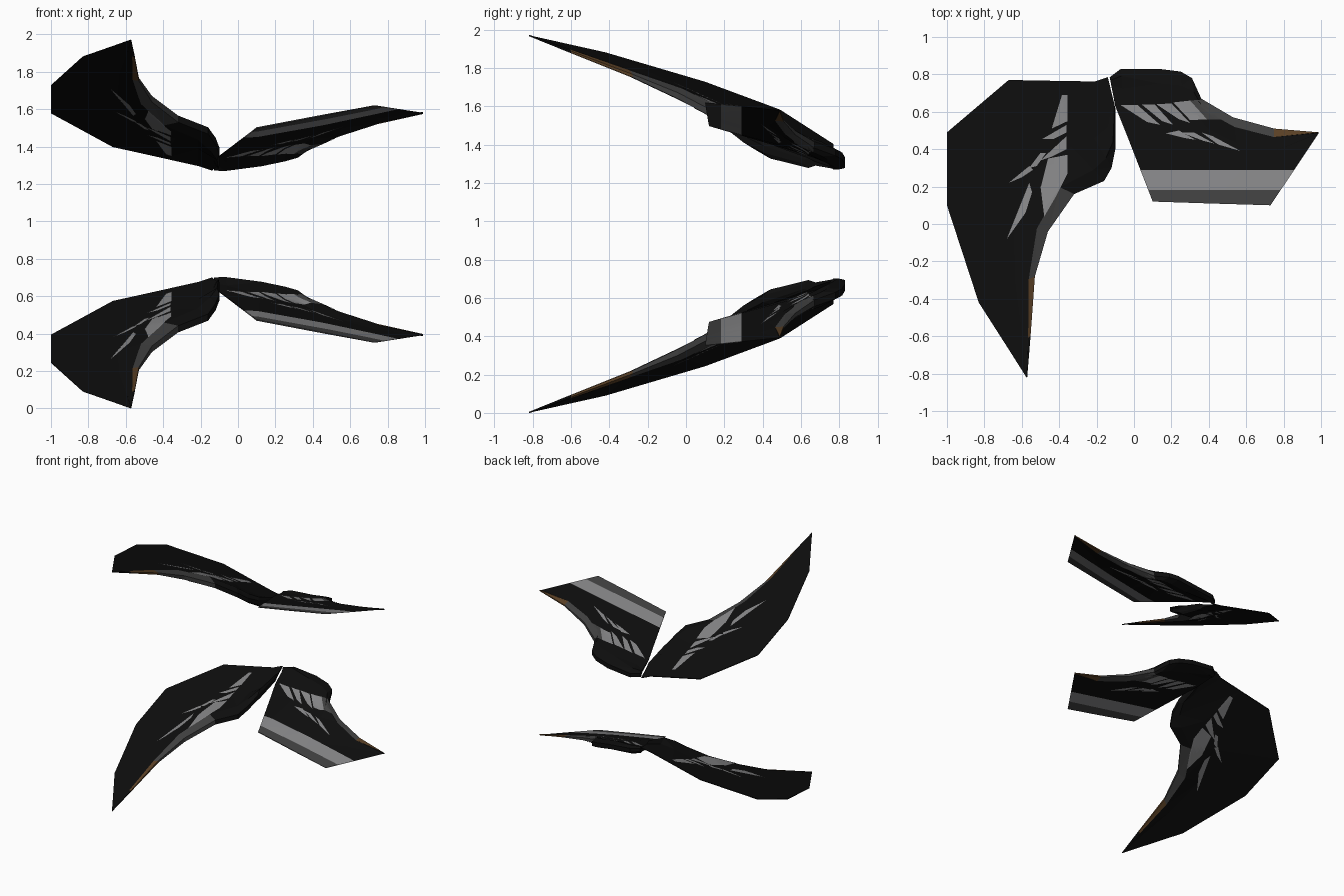
import bpy, bmesh
from mathutils import Vector
from mathutils.bvhtree import BVHTree

if "Cube" in bpy.data.objects:
    bpy.data.objects.remove(bpy.data.objects["Cube"])

MID = 0.986  # height of the mirror plane between upper and lower wings


def material(name, r, g, b):
    m = bpy.data.materials.new(name)
    m.diffuse_color = (r, g, b, 1)
    m.use_nodes = True
    m.node_tree.nodes["Principled BSDF"].inputs["Base Color"].default_value = m.diffuse_color
    return m


MATS = [material("black", .0042, .0042, .0042), material("dark grey", .05, .05, .05),
        material("mid grey", .23, .23, .235), material("brown", .1, .05, .018)]
BLACK, DARK, MIDGREY, BROWN = range(4)


def finish(bm, name):
    """Turn a bmesh into an object mirrored top to bottom."""
    bmesh.ops.translate(bm, verts=bm.verts, vec=(0, 0, -MID))
    me = bpy.data.meshes.new(name)
    bm.to_mesh(me)
    bm.free()
    for m in MATS:
        me.materials.append(m)
    ob = bpy.data.objects.new(name, me)
    ob.location.z = MID
    bpy.context.collection.objects.link(ob)
    mod = ob.modifiers.new("mirror", 'MIRROR')
    mod.use_axis = (False, False, True)
    mod.use_mirror_merge = False


def wing(name, plane, sections, cols, edge_colours, bands, streaks):
    # thin blade lofted through sections: (leading x, y, rear x, y, thickness scale, droop)
    half = (.018, .038, .014, .003)
    bm = bmesh.new()
    rings = []
    for lx, ly, rx, ry, s, droop in sections:
        top, bot = [], []
        for f, h, d in zip(cols, half, (1, 1, .5, 0)):
            x, y = lx + (rx - lx) * f, ly + (ry - ly) * f
            z = plane(x, y) + droop * d
            top.append(bm.verts.new((x, y, z + h * s)))
            bot.append(bm.verts.new((x, y, z - h * s)))
        rings.append(top + bot[::-1])
    for i, (a, b) in enumerate(zip(rings, rings[1:])):
        for k in range(8):
            j = (k + 1) % 8
            f = bm.faces.new((a[k], a[j], b[j], b[k]))
            if k in (0, 6, 7):  # leading edge colour
                f.material_index = edge_colours.get(i, BLACK)
    bm.faces.new(rings[0])
    bm.faces.new(rings[-1])
    # coloured trailing bands
    for y, _ in bands:
        bmesh.ops.bisect_plane(bm, geom=bm.verts[:] + bm.edges[:] + bm.faces[:],
                               plane_co=(0, y, 0), plane_no=(0, 1, 0))
    for f in bm.faces:
        for y, c in bands:
            if f.calc_center_median().y < y:
                f.material_index = c
    bmesh.ops.triangulate(bm, faces=bm.faces[:])
    bmesh.ops.recalc_face_normals(bm, faces=bm.faces[:])
    tree = BVHTree.FromBMesh(bm)
    finish(bm, name)

    # painted streaks laid on both faces
    bm = bmesh.new()
    nu, nv = 6, 4
    for colour, *pts in streaks:
        p = [Vector(q) for q in pts]
        for side in (1, -1):
            grid = {}
            for u in range(nu + 1):
                for v in range(nv + 1):
                    q = p[0].lerp(p[1], u / nu).lerp(p[3].lerp(p[2], u / nu), v / nv)
                    hit = tree.ray_cast(Vector((q.x, q.y, MID + 5 * side)), Vector((0, 0, -side)))[0]
                    if hit:
                        grid[u, v] = bm.verts.new(hit + Vector((0, 0, .003 * side)))
            for u in range(nu):
                for v in range(nv):
                    c = [grid.get(k) for k in ((u, v), (u + 1, v), (u + 1, v + 1), (u, v + 1))]
                    if all(c):
                        f = bm.faces.new(c)
                        f.material_index = colour
                        f.normal_update()
                        if f.normal.z * side < 0:
                            f.normal_flip()
    finish(bm, name + "_streaks")


# large wing sweeping to the left and forward
wing("fore_wing", lambda x, y: 1.534 - .229 * x - .3725 * y,
     [(-.10, .62, -.14, .785, .7, -.015), (-.10, .40, -.21, .762, 1, -.03),
      (-.12, .30, -.40, .765, 1, -.02), (-.16, .23, -.67, .77, 1, 0),
      (-.32, .16, -1, .49, 1, 0), (-.46, -.04, -1, .10, .9, 0),
      (-.53, -.28, -.83, -.42, .45, 0), (-.553, -.60, -.67, -.67, .25, 0),
      (-.571, -.82, -.575, -.82, .1, 0)],
     (0, .11, .34, 1), {4: DARK, 5: DARK, 6: BROWN}, [],
     [(MIDGREY, (-.385, .69), (-.355, .69), (-.355, .55), (-.44, .51)),
      (MIDGREY, (-.36, .53), (-.36, .49), (-.43, .455), (-.49, .455)),
      (MIDGREY, (-.36, .47), (-.36, .40), (-.44, .36), (-.50, .34)),
      (MIDGREY, (-.46, .35), (-.355, .37), (-.355, .27), (-.50, .19)),
      (MIDGREY, (-.50, .20), (-.355, .27), (-.41, .16), (-.48, .04)),
      (MIDGREY, (-.56, .22), (-.545, .17), (-.58, .06), (-.68, -.08)),
      (MIDGREY, (-.56, .31), (-.54, .29), (-.60, .25), (-.67, .22)),
      (MIDGREY, (-.50, .38), (-.47, .38), (-.52, .31), (-.56, .30))])

# small wing to the right
wing("hind_wing", lambda x, y: 1.509 + .183 * x - .225 * y,
     [(-.13, .785, -.10, .63, .7, -.015), (-.07, .83, -.04, .48, .9, -.015),
      (.13, .83, .10, .12, 1, -.03), (.25, .815, .28, .114, 1, -.03),
      (.31, .78, .40, .11, 1, -.03), (.36, .67, .50, .107, .9, -.025),
      (.53, .57, .60, .104, .6, -.015), (.75, .51, .73, .10, .3, -.005),
      (.99, .49, .985, .482, .15, 0)],
     (0, .11, .3, 1), {5: DARK, 6: DARK, 7: BROWN}, [(.29, MIDGREY), (.183, DARK)],
     [(MIDGREY, (-.07, .635), (.02, .635), (.14, .53), (.07, .545)),
      (MIDGREY, (.04, .64), (.11, .64), (.21, .53), (.15, .55)),
      (MIDGREY, (.12, .64), (.20, .645), (.30, .54), (.24, .56)),
      (MIDGREY, (.21, .65), (.30, .66), (.39, .56), (.30, .555)),
      (DARK, (.30, .66), (.36, .665), (.53, .56), (.39, .56)),
      (MIDGREY, (.17, .485), (.24, .50), (.33, .45), (.27, .46)),
      (MIDGREY, (.25, .49), (.32, .49), (.43, .43), (.37, .445)),
      (MIDGREY, (.36, .49), (.42, .47), (.57, .39), (.45, .425))])
